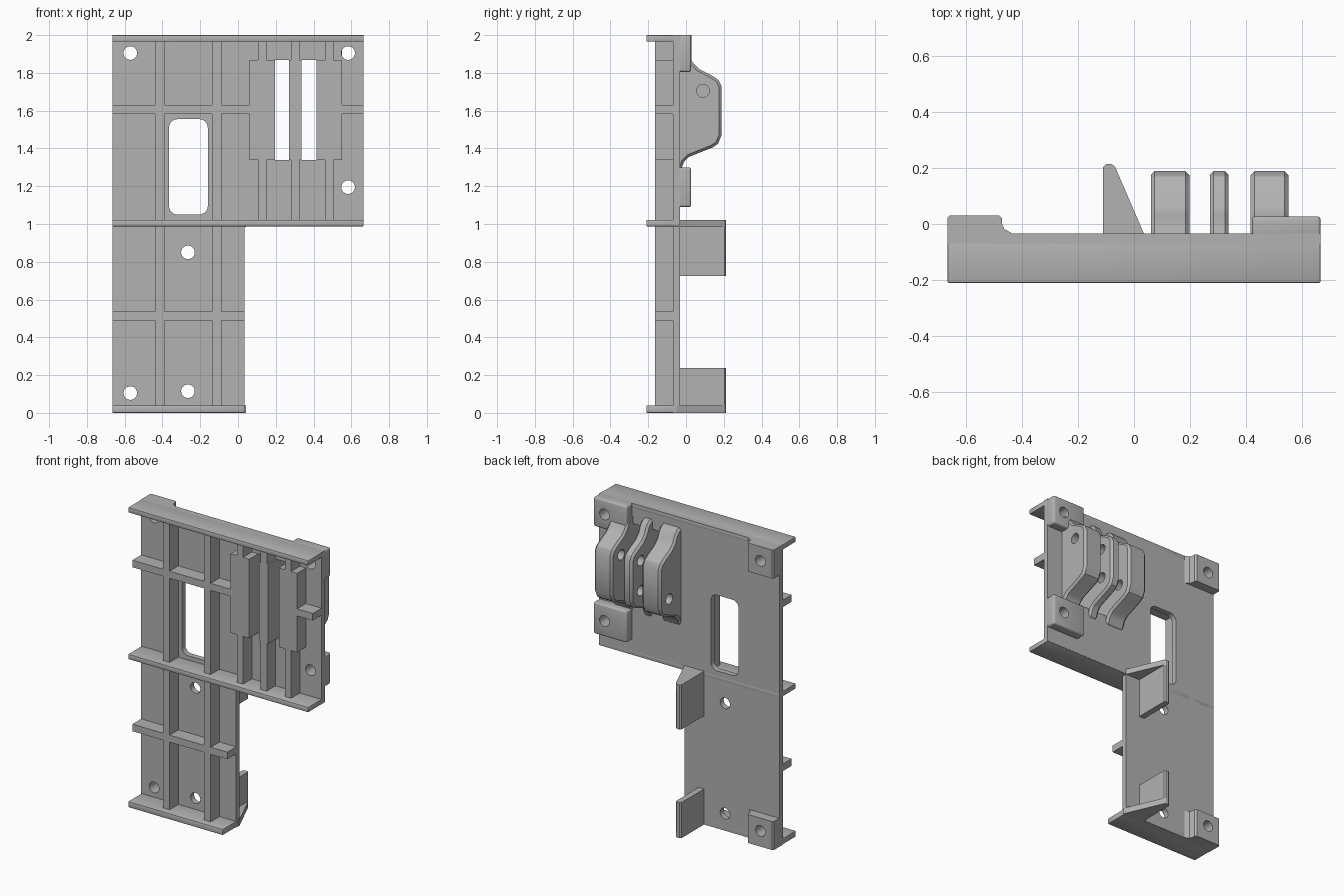
import bpy, bmesh, math
from mathutils import Vector

if "Cube" in bpy.data.objects:
    bpy.data.objects.remove(bpy.data.objects["Cube"], do_unlink=True)

grey = bpy.data.materials.new("plain_grey")
grey.use_nodes = True
grey.diffuse_color = (0.445, 0.445, 0.445, 1)
grey.node_tree.nodes["Principled BSDF"].inputs["Base Color"].default_value = grey.diffuse_color


def prism(name, pts, axis, lo, hi):
    """Extrude a closed 2D profile along an axis; the profile uses the other two axes in order."""
    bm = bmesh.new()
    verts = []
    for p in pts:
        co = list(p)
        co.insert(axis, lo)
        verts.append(bm.verts.new(co))
    face = bm.faces.new(verts)
    out = bmesh.ops.extrude_face_region(bm, geom=[face])
    move = Vector((0, 0, 0))
    move[axis] = hi - lo
    bmesh.ops.translate(bm, vec=move, verts=[v for v in out["geom"] if isinstance(v, bmesh.types.BMVert)])
    bmesh.ops.recalc_face_normals(bm, faces=bm.faces)
    mesh = bpy.data.meshes.new(name)
    bm.to_mesh(mesh)
    bm.free()
    mesh.materials.append(grey)
    ob = bpy.data.objects.new(name, mesh)
    bpy.context.collection.objects.link(ob)
    return ob


def box(name, x0, x1, y0, y1, z0, z1):
    return prism(name, [(x0, z0), (x1, z0), (x1, z1), (x0, z1)], 1, y0, y1)


def circle(a, b, r, n=32):
    return [(a + r * math.cos(math.tau * i / n), b + r * math.sin(math.tau * i / n)) for i in range(n)]


def rounded_rect(x0, x1, z0, z1, r, n=6):
    pts = []
    corners = [(x1 - r, z1 - r), (x0 + r, z1 - r), (x0 + r, z0 + r), (x1 - r, z0 + r)]
    for k, (cx, cz) in enumerate(corners):
        for i in range(n + 1):
            a = math.pi / 2 * (k + i / n)
            pts.append((cx + r * math.cos(a), cz + r * math.sin(a)))
    return pts


def apply_all(ob):
    bpy.context.view_layer.objects.active = ob
    for m in list(ob.modifiers):
        bpy.ops.object.modifier_apply(modifier=m.name)


def bevel(ob, width, segments=1, angle=60):
    m = ob.modifiers.new("Bevel", 'BEVEL')
    m.width, m.segments, m.limit_method, m.angle_limit = width, segments, 'ANGLE', math.radians(angle)
    apply_all(ob)
    return ob


def cut(ob, cutters):
    for c in cutters:
        m = ob.modifiers.new("Cut", 'BOOLEAN')
        m.operation, m.solver, m.object = 'DIFFERENCE', 'EXACT', c
    apply_all(ob)


L, R, STEP = -0.665, 0.665, 0.035
FRONT, RIB, FACE, BACK = -0.21, -0.163, -0.07, -0.033
BLOCKS = [(0.06, 0.197), (0.27, 0.337), (0.415, 0.55)]

# L-shaped plate and the cutters for its openings
plate = prism("back_plate", [(L, 0), (STEP, 0), (STEP, 0.99), (R, 0.99), (R, 2), (L, 2)], 1, FACE, BACK)
screw_spots = [(-0.57, 1.905), (0.583, 1.905), (0.583, 1.195), (-0.265, 0.85), (-0.57, 0.105), (-0.265, 0.115)]
holes = [prism("hole_cutter", circle(x, z, 0.036), 1, -0.2, 0.2) for x, z in screw_spots]
window = prism("window_cutter", rounded_rect(-0.365, -0.16, 1.05, 1.555, 0.045), 1, -0.2, 0.2)
slots = [box("slot_cutter", a[1], b[0], -0.2, 0.2, 1.34, 1.867) for a, b in zip(BLOCKS, BLOCKS[1:])]

# Corner pads on the back: the right-hand pair of the model blends into the plate
pad_profile = [(L, -0.05), (L, 0.022), (L + 0.008, 0.03), (-0.48, 0.03), (-0.47, 0.02), (-0.47, 0),
               (-0.462, -0.018), (-0.435, BACK), (-0.435, -0.05)]
pads = [prism("top_right_pad", pad_profile, 2, 1.81, 2),
        prism("bottom_right_pad", pad_profile, 2, 0, 0.19),
        bevel(box("top_left_pad", 0.42, R, -0.05, 0.027, 1.805, 2), 0.012, 3),
        bevel(box("middle_left_pad", 0.42, R, -0.05, 0.027, 1.09, 1.30), 0.012, 3)]

cut(plate, holes + slots + [window])
for pad, hole in zip(pads, (holes[0], holes[4], holes[1], holes[2])):
    cut(pad, [hole])

# Deep flanges and shallow stiffening ribs on the front
for name, x1, z0, z1 in (("top_flange", R, 1.965, 2), ("middle_flange", R, 0.987, 1.022),
                         ("bottom_flange", STEP, 0, 0.04)):
    bevel(box(name, L, x1, FRONT, BACK, z0, z1), 0.006, 2)
for name, x0, x1, z0, z1 in (("upper_rib", L, 0.07, 1.583, 1.63), ("upper_rib_end", 0.54, R, 1.583, 1.63),
                             ("lower_rib", L, STEP, 0.49, 0.537)):
    box(name, x0, x1, RIB, FACE + 0.01, z0, z1)
for x in (-0.44, -0.137):
    box("vertical_rib", x, x + 0.05, RIB, FACE + 0.01, 0.02, 1.98)

# Clamp ridges: front block, thin fin, and a humped back with cross holes
hump = [(-0.05, 1.27), (-0.025, 1.29), (-0.01, 1.33), (0.015, 1.355), (0.14, 1.405), (0.17, 1.425),
        (0.188, 1.47), (0.188, 1.73), (0.17, 1.765), (0.13, 1.79), (0.07, 1.82), (0.035, 1.855),
        (0.015, 1.90), (-0.01, 1.925), (-0.05, 1.935)]
cross = [prism("cross_cutter", circle(0.09, z, 0.034), 0, -0.1, 0.8) for z in (1.705, 1.505)]
for (x0, x1), drilled in zip(BLOCKS, (cross[1:], cross, cross[:1])):
    mid = (x0 + x1) / 2
    box("clamp_block", x0, x1, RIB, BACK, 1.34, 1.867)
    box("clamp_fin", mid - 0.023, mid + 0.023, RIB, FACE + 0.01, 1.01, 1.98)
    ridge = bevel(prism("clamp_ridge", hump, 0, x0, x1), 0.02)
    cut(ridge, drilled)

# Hooks on the back: a thin wall with a triangular gusset
gusset = [(-0.11, -0.05), (0.043, -0.05), (STEP, BACK), (-0.068, 0.205), (-0.08, 0.213), (-0.1, 0.213), (-0.11, 0.203)]
wall = [(-0.11, -0.05), (-0.07, -0.05), (-0.07, 0.205), (-0.08, 0.213), (-0.1, 0.213), (-0.11, 0.203)]
for name, z0, z1, g0, g1 in (("upper_hook", 0.725, 1.022, 0.985, 1.022), ("lower_hook", 0, 0.237, 0, 0.04)):
    prism(name + "_wall", wall, 2, z0, z1)
    prism(name + "_gusset", gusset, 2, g0, g1)

# Remove the cutters and shade
for c in holes + slots + [window] + cross:
    bpy.data.objects.remove(c, do_unlink=True)
bpy.ops.object.select_all(action='DESELECT')
for ob in bpy.context.collection.objects:
    if ob.type == 'MESH':
        ob.select_set(True)
        bpy.context.view_layer.objects.active = ob
bpy.ops.object.shade_smooth_by_angle(angle=math.radians(30))
